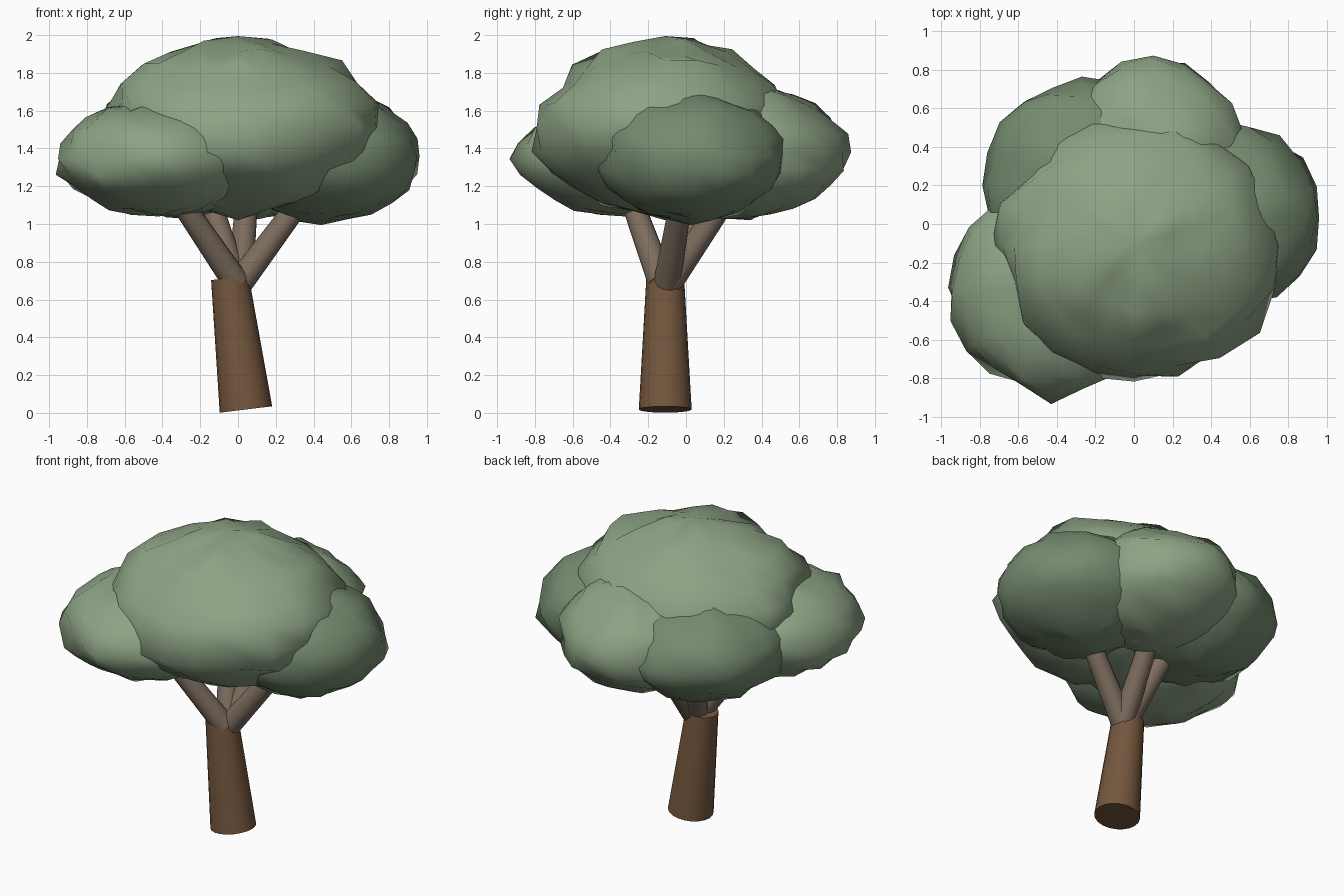
import bpy, bmesh
from mathutils import Vector, noise

if "Cube" in bpy.data.objects:
    bpy.data.objects.remove(bpy.data.objects["Cube"])


def material(name, rgb):
    m = bpy.data.materials.new(name)
    m.diffuse_color = (*rgb, 1)
    m.use_nodes = True
    m.node_tree.nodes["Principled BSDF"].inputs["Base Color"].default_value = m.diffuse_color
    return m


BARK = material("bark", (0.175, 0.095, 0.047))
LIMB = material("limb_bark", (0.20, 0.15, 0.11))
LEAF = material("leaf_light", (0.27, 0.37, 0.235))
DARK = material("leaf_dark", (0.18, 0.26, 0.16))


def finish(bm, name, mat, angle):
    me = bpy.data.meshes.new(name)
    bm.to_mesh(me)
    bm.free()
    me.materials.append(mat)
    ob = bpy.data.objects.new(name, me)
    bpy.context.collection.objects.link(ob)
    bpy.ops.object.select_all(action='DESELECT')
    ob.select_set(True)
    bpy.context.view_layer.objects.active = ob
    bpy.ops.object.shade_smooth_by_angle(angle=angle)
    return ob


def limb(name, a, b, r1, r2, mat, sides=14):
    """Tapered cylinder from point a to point b."""
    a, b = Vector(a), Vector(b)
    bm = bmesh.new()
    bmesh.ops.create_cone(bm, cap_ends=True, segments=sides, radius1=r1,
                          radius2=r2, depth=(b - a).length)
    q = Vector((0, 0, 1)).rotation_difference(b - a)
    for v in bm.verts:
        v.co = q @ v.co + (a + b) / 2
    return finish(bm, name, mat, 0.8)


def foliage(name, centre, radii, mat, seed, lobes=(), low=0.03, high=0.11):
    """Lumpy flattened sphere; lobes push it out (or in) along a direction."""
    bm = bmesh.new()
    bmesh.ops.create_uvsphere(bm, u_segments=20, v_segments=12, radius=1)
    off = Vector((seed * 7.3, seed * 3.1, seed * 5.7))
    for v in bm.verts:
        n = v.co.normalized()
        k = 1 + low * noise.noise(n * 2 + off) + high * noise.noise(n * 4 + off)
        for d, amount in lobes:
            k += amount * max(0, n.dot(Vector(d).normalized())) ** 8
        v.co = Vector([c + r * k * d for c, r, d in zip(centre, radii, n)])
    return finish(bm, name, mat, 1.2)


# Leaning trunk
limb("trunk", (0.042, -0.11, 0.018), (-0.043, -0.11, 0.715), 0.14, 0.1, BARK, 20)

# Branches fanning out of the trunk top
for name, a, b in (
    ("branch_front_left", (-0.01, -0.13, 0.69), (-0.33, -0.30, 1.16)),
    ("branch_right", (0.01, -0.10, 0.69), (0.36, -0.02, 1.16)),
    ("branch_back", (0.01, -0.09, 0.69), (0.05, 0.23, 1.16)),
    ("branch_back_left", (-0.01, -0.10, 0.68), (-0.16, 0.14, 1.16)),
):
    limb(name, a, b, 0.072, 0.058, LIMB)

# Leaf masses
foliage("crown_main", (0.0, -0.11, 1.51), (0.71, 0.68, 0.46), LEAF, 1,
        [((0.8, -0.5, 0.15), 0.10), ((0, -0.75, 0.65), -0.06),
         ((-0.3, -1, -0.1), 0.06), ((0.9, 0.2, 0.3), 0.06)])
foliage("crown_front_left", (-0.43, -0.33, 1.345), (0.52, 0.53, 0.305), LEAF, 2,
        [((0.3, -1, 0), 0.05), ((-0.2, -1, -0.1), 0.04)])
foliage("crown_right", (0.44, 0.03, 1.36), (0.515, 0.51, 0.345), DARK, 3,
        [((0.9, 0.3, -0.2), 0.05)])
foliage("crown_back", (0.10, 0.33, 1.38), (0.5, 0.5, 0.345), LEAF, 4,
        [((-0.1, 1, 0), 0.10)])
foliage("crown_back_left", (-0.27, 0.20, 1.36), (0.51, 0.54, 0.325), DARK, 5)
